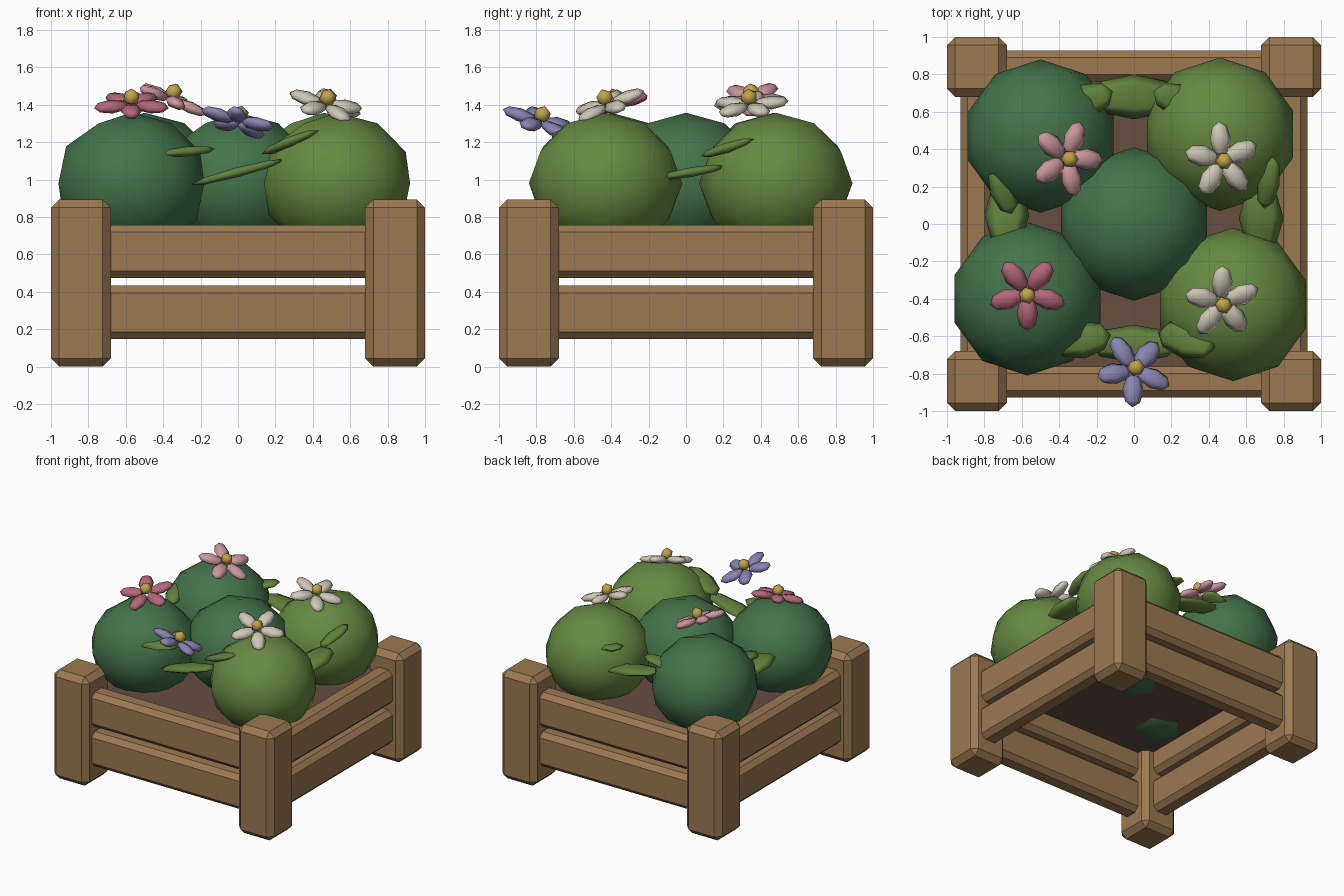
import bpy, bmesh
from math import radians, pi
from mathutils import Matrix, Vector

if "Cube" in bpy.data.objects:
    bpy.data.objects.remove(bpy.data.objects["Cube"], do_unlink=True)


def material(name, rgb):
    m = bpy.data.materials.new(name)
    m.use_nodes = True
    m.diffuse_color = (*rgb, 1)
    m.node_tree.nodes["Principled BSDF"].inputs["Base Color"].default_value = (*rgb, 1)
    return m


wood = material("warm wood", (.33, .19, .083))
earth = material("brown soil", (.135, .074, .052))
dark_green = material("dark green", (.058, .17, .07))
light_green = material("light green", (.135, .25, .053))
leaf_green = material("leaf green", (.12, .22, .045))
white = material("cream white", (.63, .58, .48))
rose = material("rose", (.46, .14, .2))
pink = material("pale pink", (.6, .31, .34))
violet = material("violet", (.25, .23, .44))
gold = material("gold", (.53, .37, .07))


def finish(name, bm, mats, smooth=False):
    mesh = bpy.data.meshes.new(name)
    bm.normal_update()
    for f in bm.faces:
        f.smooth = smooth
    bm.to_mesh(mesh)
    bm.free()
    for m in mats:
        mesh.materials.append(m)
    ob = bpy.data.objects.new(name, mesh)
    bpy.context.collection.objects.link(ob)
    return ob


def box(name, centre, size, mat, bevel=0):
    bm = bmesh.new()
    bmesh.ops.create_cube(bm, size=1, matrix=Matrix.LocRotScale(centre, None, size))
    if bevel:
        bmesh.ops.bevel(bm, geom=bm.edges[:], offset=bevel, segments=1,
                        affect='EDGES', profile=.5)
    return finish(name, bm, [mat])


def pod(bm, matrix, half):
    """Pointed low-poly ellipsoid lying along its local x axis."""
    shape = Matrix.Diagonal((*half, 1)) @ Matrix.Rotation(pi / 2, 4, 'Y')
    bmesh.ops.create_uvsphere(bm, u_segments=6, v_segments=4, radius=1,
                              matrix=matrix @ shape)


# Crate: corner posts, two rows of rails on each side, soil slab
for sx, side in ((-1, "right"), (1, "left")):
    for sy, end in ((-1, "front"), (1, "back")):
        box(f"{end}_{side}_post", Vector((sx * .84, sy * .84, .447)),
            Vector((.32, .32, .894)), wood, .044)

for z, row in ((.29, "lower"), (.615, "upper")):
    for s, ends in ((-1, ("front", "right")), (1, ("back", "left"))):
        box(f"{ends[0]}_{row}_rail", Vector((0, s * .845, z)),
            Vector((1.6, .165, .285)), wood, .038)
        box(f"{ends[1]}_{row}_rail", Vector((s * .845, 0, z)),
            Vector((.165, 1.6, .285)), wood, .038)

box("soil", Vector((0, 0, .685)), Vector((1.6, 1.6, .07)), earth)

# Round bushes
bushes = [
    ("centre_bush", (0, 0, .98), dark_green),
    ("front_right_bush", (-.57, -.40, .98), dark_green),
    ("back_right_bush", (-.50, .47, .98), dark_green),
    ("front_left_bush", (.53, -.43, .98), light_green),
    ("back_left_bush", (.46, .48, .98), light_green),
]
for name, loc, mat in bushes:
    bm = bmesh.new()
    bmesh.ops.create_icosphere(bm, subdivisions=2, radius=.41,
                               matrix=Matrix.LocRotScale(loc, None, Vector((1, 1, .92))))
    finish(name, bm, [mat], True)

# Leaves: position, yaw, rise, half length, half width
leaves = [
    ((-.28, -.62, 1.15), 10, 5, .16, .10),
    ((0, -.64, 1.04), 0, 15, .26, .10),
    ((.28, -.62, 1.2), -15, 22, .17, .10),
    ((.68, .03, 1.04), 90, 10, .18, .12),
    ((.72, .22, 1.17), 80, 18, .15, .06),
    ((-.68, .05, 1.04), 90, -10, .18, .12),
    ((-.70, .18, 1.15), 110, 12, .14, .07),
    ((0, .68, 1.04), 0, -10, .24, .12),
    ((-.25, .66, 1.16), 20, 15, .15, .09),
    ((.24, .66, 1.16), -20, -15, .15, .09),
]
for i, (loc, yaw, rise, length, width) in enumerate(leaves):
    bm = bmesh.new()
    turn = Matrix.Rotation(radians(yaw), 4, 'Z') @ Matrix.Rotation(-radians(rise), 4, 'Y')
    pod(bm, Matrix.Translation(loc) @ turn, (length, width, .03))
    finish(f"leaf_{i + 1}", bm, [leaf_green], True)

# Flowers: five petals round a gold button, tilted along a normal
flowers = [
    ("rose_flower", (-.57, -.37, 1.40), (0, -.3, 1), -90, rose),
    ("pink_flower", (-.36, .35, 1.43), (.42, -.08, 1), -75, pink),
    ("front_white_flower", (.47, -.42, 1.40), (.25, -.38, 1), 92, white),
    ("back_white_flower", (.47, .34, 1.40), (.3, -.08, 1), 95, white),
    ("violet_flower", (0, -.78, 1.31), (.28, .32, 1), -95, violet),
]
for name, loc, normal, start, mat in flowers:
    tilt = Vector((0, 0, 1)).rotation_difference(Vector(normal))
    base = Matrix.LocRotScale(loc, tilt, None)
    bm = bmesh.new()
    for k in range(5):
        spin = Matrix.Rotation(radians(start + 72 * k), 4, 'Z')
        pod(bm, base @ spin @ Matrix.Translation((.115, 0, 0)), (.095, .058, .034))
    petals = set(bm.faces)
    bmesh.ops.create_icosphere(bm, subdivisions=1, radius=.048,
                               matrix=base @ Matrix.Translation((0, 0, .042)))
    for f in bm.faces:
        f.material_index = 0 if f in petals else 1
    finish(name, bm, [mat, gold], True)
